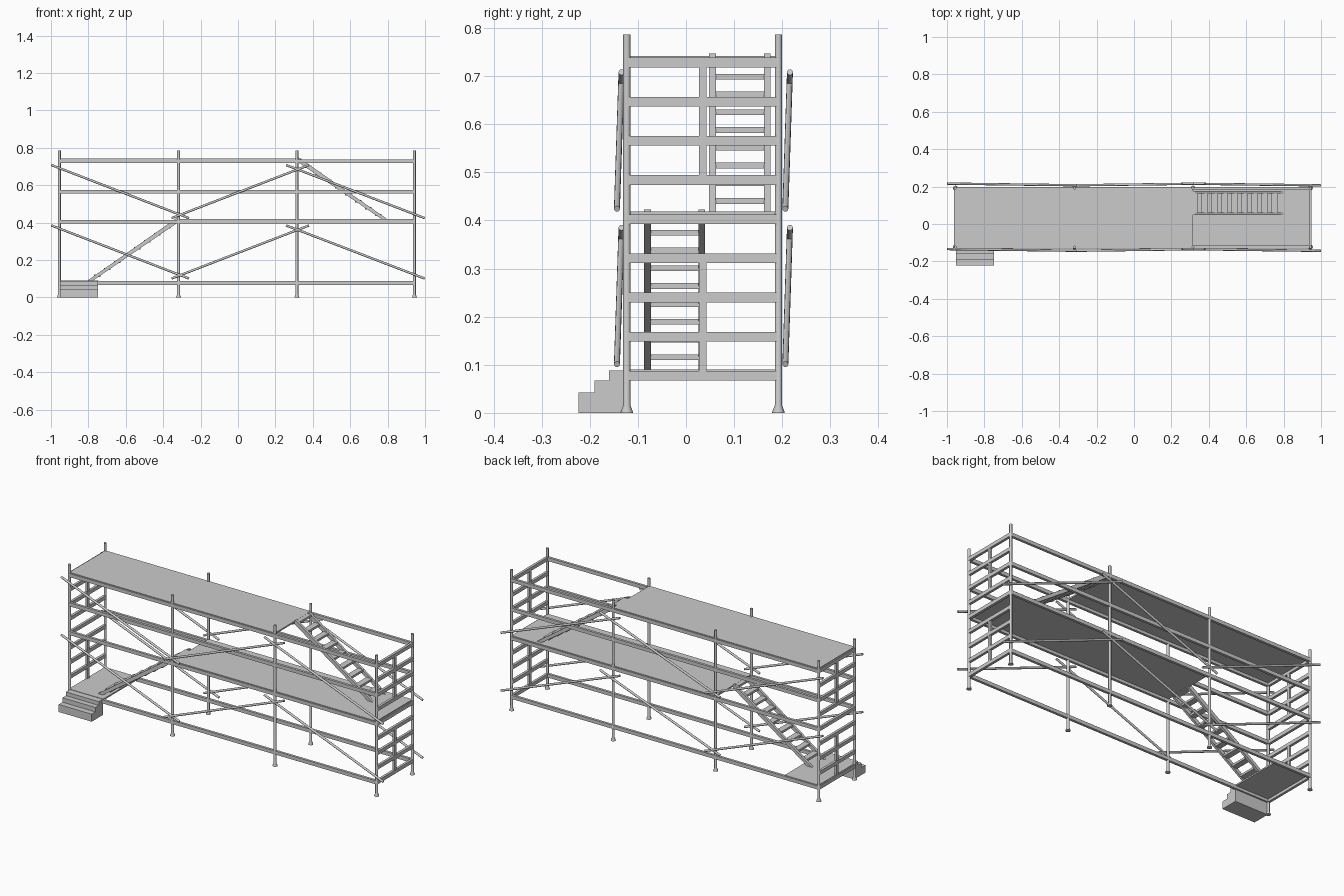
import bpy, bmesh, math
from mathutils import Vector

if "Cube" in bpy.data.objects:
    bpy.data.objects.remove(bpy.data.objects["Cube"])

POST_X = (-0.955, -0.318, 0.315, 0.943)
POST_Y = (-0.123, 0.192)


def mesh_object(name, verts, faces):
    me = bpy.data.meshes.new(name)
    me.from_pydata(verts, [], faces)
    bm = bmesh.new()
    bm.from_mesh(me)
    bmesh.ops.recalc_face_normals(bm, faces=bm.faces)
    bm.to_mesh(me)
    bm.free()
    ob = bpy.data.objects.new(name, me)
    bpy.context.collection.objects.link(ob)
    return ob


def prism(name, outline, axis, lo, hi):
    """Extrude a 2D outline along x (outline in yz) or y (outline in xz)."""
    def put(p, t):
        return (t, p[0], p[1]) if axis == 'x' else (p[0], t, p[1])
    n = len(outline)
    verts = [put(p, lo) for p in outline] + [put(p, hi) for p in outline]
    faces = [tuple(range(n)), tuple(range(2 * n - 1, n - 1, -1))]
    faces += [(i, (i + 1) % n, n + (i + 1) % n, n + i) for i in range(n)]
    return mesh_object(name, verts, faces)


def box(name, x, y, z):
    return prism(name, [(x[0], z[0]), (x[1], z[0]), (x[1], z[1]), (x[0], z[1])], 'y', *y)


def smooth(ob):
    bpy.ops.object.select_all(action='DESELECT')
    ob.select_set(True)
    bpy.context.view_layer.objects.active = ob
    bpy.ops.object.shade_smooth_by_angle(angle=math.radians(35))


def post(name, x, y, n=16):
    """Lathed tube with a flared foot."""
    profile = [(0.013, 0), (0.0125, 0.003), (0.0075, 0.016), (0.0075, 0.786)]
    verts = [(x + r * math.cos(2 * math.pi * i / n), y + r * math.sin(2 * math.pi * i / n), z)
             for r, z in profile for i in range(n)]
    faces = [(k * n + i, k * n + (i + 1) % n, (k + 1) * n + (i + 1) % n, (k + 1) * n + i)
             for k in range(len(profile) - 1) for i in range(n)]
    faces += [tuple(range(n)), tuple(range(3 * n, 4 * n))]
    smooth(mesh_object(name, verts, faces))


def tube(name, a, b, r):
    a, b = Vector(a), Vector(b)
    bpy.ops.mesh.primitive_cylinder_add(vertices=12, radius=r, depth=(b - a).length,
                                        location=(a + b) / 2)
    ob = bpy.context.object
    ob.name = name
    ob.rotation_euler = (b - a).to_track_quat('Z', 'Y').to_euler()
    smooth(ob)


# Uprights
for x in POST_X:
    for y in POST_Y:
        post("upright_post", x, y)

# Long side rails
for z in (0.077, 0.404, 0.565, 0.728):
    for y in POST_Y:
        box("side_rail", (POST_X[0], POST_X[-1]), (y - 0.007, y + 0.007), (z - 0.01, z + 0.01))

# End frames: rungs and short centre verticals
for x in (POST_X[0], POST_X[-1]):
    for i in range(9):
        z = 0.077 + i * 0.0814
        box("end_rung", (x - 0.007, x + 0.007), POST_Y, (z - 0.01, z + 0.01))
    for lo, hi in ((0.077, 0.32), (0.484, 0.728)):
        box("end_frame_vertical", (x - 0.006, x + 0.006), (0.027, 0.043), (lo, hi))

# Decks
for name, x, top in (("entry_deck", (-0.955, -0.745), 0.090),
                     ("middle_deck", (-0.318, 0.943), 0.418),
                     ("upper_deck", (-0.955, 0.315), 0.742)):
    box(name, x, (-0.125, 0.194), (top - 0.008, top))

# Diagonal braces outside both long sides, on both levels
for dz in (0, 0.323):
    for y in (-0.1435, 0.2065):
        for x_high, x_low in ((-0.998, -0.262), (0.38, -0.355), (0.257, 0.998)):
            tube("diagonal_brace", (x_high, y + 0.0095, 0.385 + dz),
                 (x_low, y, 0.101 + dz), 0.0062)


# Inclined stairs
def stairs(name, x0, z0, x1, z1, y0, y1, count=9):
    t = 0.02
    s = 1 if x1 > x0 else -1
    side = [(x0, z0), (x0 + s * 0.03, z0), (x1, z1 - t), (x1, z1), (x1 - s * 0.012, z1)]
    for lo, hi in ((y0, y0 + 0.014), (y1 - 0.014, y1)):
        prism(name + "_stringer", side, 'y', lo, hi)
    for i in range(count):
        f = (i + 0.85) / count
        x = x0 + s * 0.008 + (x1 - x0 - s * 0.008) * f
        z = z0 + (z1 - z0) * f - 0.006
        box(name + "_tread", (x - 0.017, x + 0.017), (y0 + 0.013, y1 - 0.013),
            (z - 0.006, z + 0.006))


stairs("lower_stairs", -0.805, 0.090, -0.318, 0.423, -0.087, 0.040)
stairs("upper_stairs", 0.803, 0.415, 0.315, 0.747, 0.048, 0.176)

# Solid entry steps at the front
prism("entry_steps", [(-0.223, 0), (-0.223, 0.042), (-0.19, 0.042), (-0.19, 0.067),
                      (-0.16, 0.067), (-0.16, 0.088), (-0.125, 0.088), (-0.125, 0)],
      'x', -0.952, -0.748)
